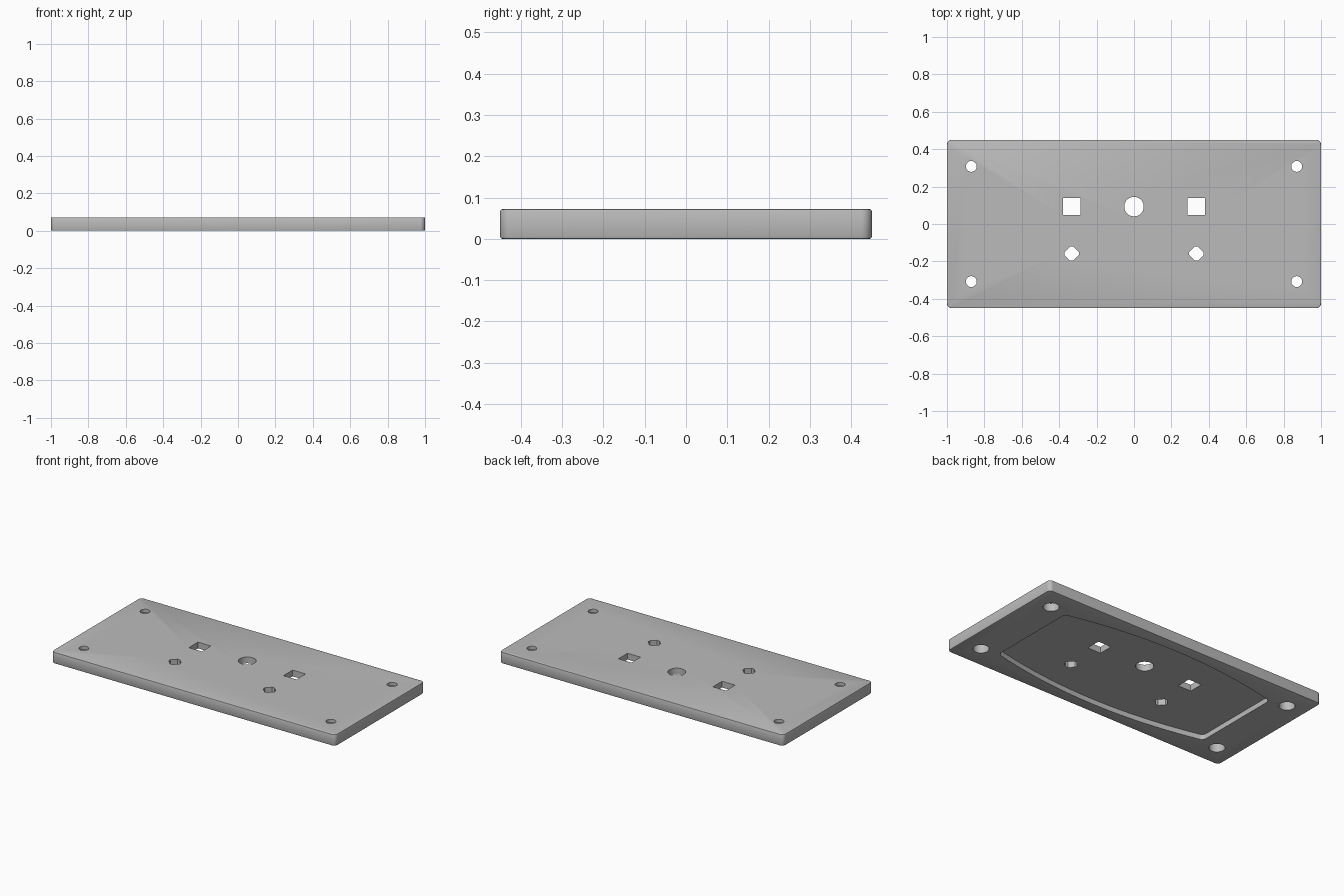
import bpy, bmesh, math
from mathutils import Vector

if "Cube" in bpy.data.objects:
    bpy.data.objects.remove(bpy.data.objects["Cube"])

THICK = 0.072
RECESS = 0.032

grey = bpy.data.materials.new("plain_grey")
grey.use_nodes = True
GREY = (0.5, 0.5, 0.5, 1)
grey.diffuse_color = GREY
grey.node_tree.nodes["Principled BSDF"].inputs["Base Color"].default_value = GREY


def circle(r, n=32, turn=0.0):
    return [(r * math.cos(turn + math.tau * i / n), r * math.sin(turn + math.tau * i / n))
            for i in range(n)]


def rounded(points, radius, steps=6):
    """Round each corner of a convex outline; shallow corners barely change."""
    out = []
    for i, p in enumerate(points):
        p = Vector(p)
        a = (Vector(points[i - 1]) - p).normalized()
        b = (Vector(points[(i + 1) % len(points)]) - p).normalized()
        half = a.angle(b) / 2
        if half > 1.3:
            out.append(tuple(p))
            continue
        reach = radius / math.tan(half)
        start, end = p + a * reach, p + b * reach
        centre = p + (a + b).normalized() * radius / math.sin(half)
        for s in range(steps + 1):
            arm = start.lerp(end, s / steps) - centre
            out.append(tuple(centre + arm.normalized() * radius))
    return out


def prism(name, outline, z0, z1, at=(0, 0), edge=0.0):
    """Extrude an outline upward, optionally softening the top and bottom rims."""
    bm = bmesh.new()
    base = bm.faces.new([bm.verts.new((x + at[0], y + at[1], z0)) for x, y in outline])
    top = bmesh.ops.extrude_face_region(bm, geom=[base])["geom"]
    verts = [g for g in top if isinstance(g, bmesh.types.BMVert)]
    bmesh.ops.translate(bm, verts=verts, vec=(0, 0, z1 - z0))
    bmesh.ops.recalc_face_normals(bm, faces=bm.faces)
    if edge:
        rims = [e for e in bm.edges if abs(e.verts[0].co.z - e.verts[1].co.z) < 1e-6]
        bmesh.ops.bevel(bm, geom=rims, offset=edge, segments=2, profile=0.5, affect='EDGES')
    mesh = bpy.data.meshes.new(name)
    bm.to_mesh(mesh)
    bm.free()
    obj = bpy.data.objects.new(name, mesh)
    bpy.context.collection.objects.link(obj)
    return obj


# Plate with rounded corners
plate = prism("mounting_plate",
              rounded([(-1, -0.45), (1, -0.45), (1, 0.45), (-1, 0.45)], 0.025),
              0, THICK, edge=0.005)
plate.data.materials.append(grey)

# Underside recess: straight ends, bowed long sides
END, SIDE, BOW = 0.755, 0.29, 0.09
STEPS = 20
bowed = []
for i in range(STEPS + 1):
    x = END * (1 - 2 * i / STEPS)
    bowed.append((x, SIDE + BOW * (1 - (x / END) ** 2)))
outline = rounded(bowed + [(-x, -y) for x, y in bowed], 0.03)
cutters = [prism("recess_cutter", outline, -0.1, RECESS)]

# Central round hole
cutters.append(prism("centre_cutter", circle(0.052, 48), -0.1, 0.2, (0, 0.093)))

# Square holes, and diamond holes with clipped corners
tip, side = 0.038, 0.033
cut = side * math.sqrt(2) - tip
clipped = [(tip, -cut), (tip, cut), (cut, tip), (-cut, tip),
           (-tip, cut), (-tip, -cut), (-cut, -tip), (cut, -tip)]
for sx in (-1, 1):
    cutters.append(prism("square_cutter", circle(0.046 * math.sqrt(2), 4, math.pi / 4),
                         -0.1, 0.2, (sx * 0.333, 0.093)))
    cutters.append(prism("diamond_cutter", clipped, -0.1, 0.2, (sx * 0.333, -0.158)))
    # Corner screw holes, counterbored from below
    for sy in (-1, 1):
        place = (sx * 0.87, sy * 0.308)
        cutters.append(prism("screw_cutter", circle(0.029), -0.1, 0.2, place))
        cutters.append(prism("counterbore_cutter", circle(0.046), -0.1, 0.052, place))

# Cut every opening, then drop the helpers
bpy.ops.object.select_all(action='DESELECT')
bpy.context.view_layer.objects.active = plate
plate.select_set(True)
for cutter in cutters:
    cutter.hide_render = True
    mod = plate.modifiers.new(cutter.name, 'BOOLEAN')
    mod.operation = 'DIFFERENCE'
    mod.solver = 'EXACT'
    mod.object = cutter
    bpy.ops.object.modifier_apply(modifier=mod.name)
for cutter in cutters:
    bpy.data.objects.remove(cutter)

bpy.ops.object.shade_smooth_by_angle(angle=math.radians(30))
